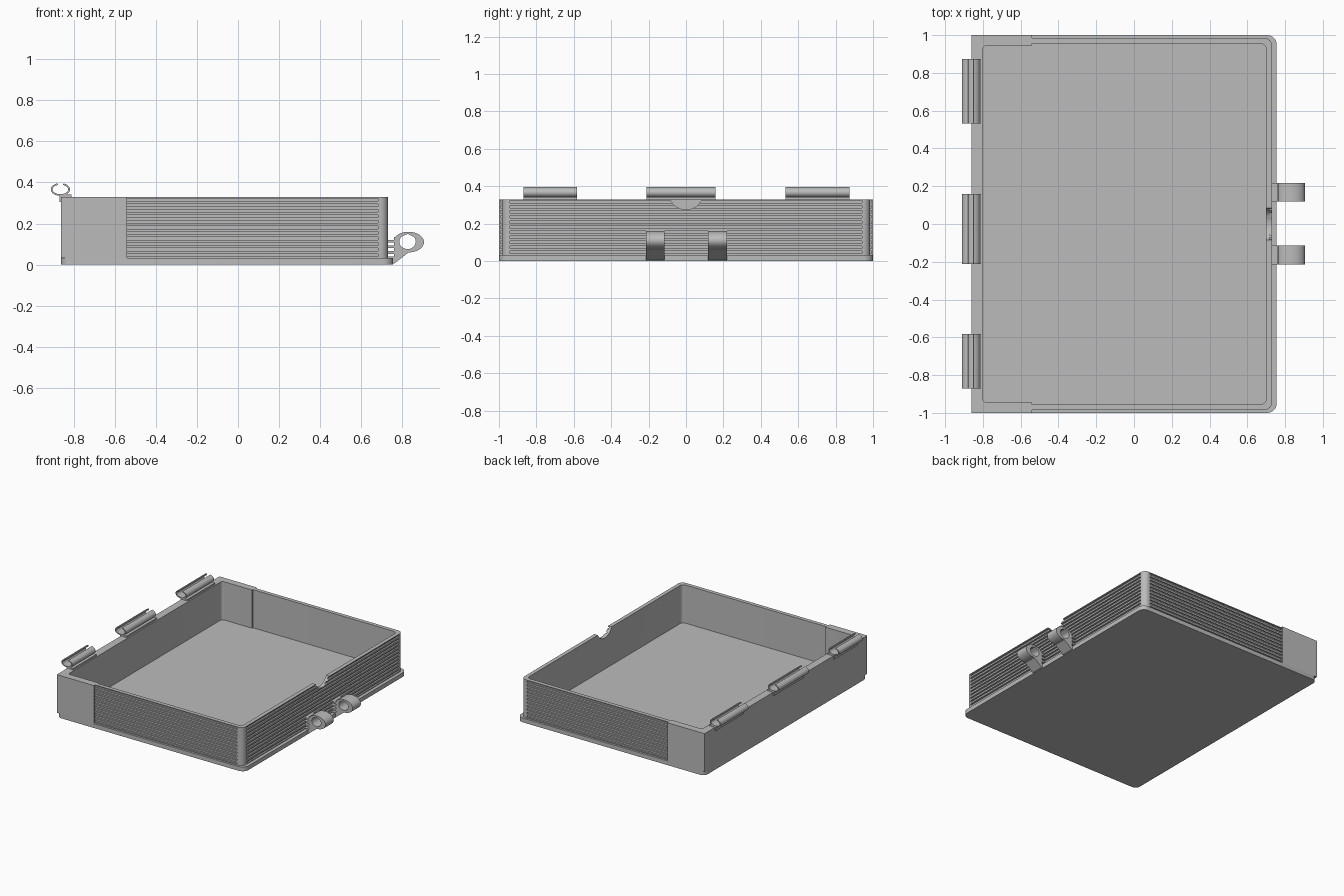
import bpy
import bmesh
from math import cos, sin, pi, radians
from mathutils import Matrix, Vector

default = bpy.data.objects.get("Cube")
if default:
    bpy.data.objects.remove(default, do_unlink=True)

grey = bpy.data.materials.new("plain grey")
grey.use_nodes = True
colour = (0.5, 0.5, 0.5, 1)
grey.diffuse_color = colour
grey.node_tree.nodes["Principled BSDF"].inputs["Base Color"].default_value = colour


def add_object(name, bm):
    bmesh.ops.recalc_face_normals(bm, faces=bm.faces)
    mesh = bpy.data.meshes.new(name)
    bm.to_mesh(mesh)
    bm.free()
    mesh.materials.append(grey)
    obj = bpy.data.objects.new(name, mesh)
    bpy.context.collection.objects.link(obj)
    return obj


def prism(name, outline, low, high, axis="z"):
    """Extrude a flat outline along one axis."""
    place = {"x": lambda a, b: (low, a, b),
             "y": lambda a, b: (a, low, b),
             "z": lambda a, b: (a, b, low)}[axis]
    bm = bmesh.new()
    face = bm.faces.new([bm.verts.new(place(a, b)) for a, b in outline])
    made = bmesh.ops.extrude_face_region(bm, geom=[face])
    shift = Vector([high - low if axis == k else 0 for k in "xyz"])
    moved = [g for g in made["geom"] if isinstance(g, bmesh.types.BMVert)]
    bmesh.ops.translate(bm, verts=moved, vec=shift)
    return add_object(name, bm)


def filleted(corners, steps=8):
    """Turn (x, y, radius) right-angle corners into an outline."""
    result = []
    for i, (x, y, r) in enumerate(corners):
        p = Vector((x, y))
        if r == 0:
            result.append(p)
            continue
        u = (Vector(corners[i - 1][:2]) - p).normalized()
        v = (Vector(corners[(i + 1) % len(corners)][:2]) - p).normalized()
        centre = p + r * (u + v)
        for k in range(steps + 1):
            t = k / steps * pi / 2
            result.append(centre - r * (v * cos(t) + u * sin(t)))
    return result


def mirrored(half):
    """Complete an outline given its -y half, from left to right."""
    return half + [(x, -y, r) for x, y, r in reversed(half)]


def arc(cx, cz, rx, rz, start, end, steps=32):
    angles = [radians(start + (end - start) * k / steps) for k in range(steps + 1)]
    return [(cx + rx * cos(a), cz + rz * sin(a)) for a in angles]


def cut(obj, cutter):
    mod = obj.modifiers.new("cut", "BOOLEAN")
    mod.operation = "DIFFERENCE"
    mod.solver = "EXACT"
    mod.object = cutter
    bpy.context.view_layer.objects.active = obj
    bpy.ops.object.modifier_apply(modifier=mod.name)


def smooth(obj):
    bpy.ops.object.select_all(action="DESELECT")
    obj.select_set(True)
    bpy.context.view_layer.objects.active = obj
    bpy.ops.object.shade_smooth_by_angle(angle=radians(30))


FLOOR, TOP = 0.033, 0.33
SPINE, STEP, WALL = -0.86, -0.54, 0.73

# Base plate, wider than the walls
base = prism("base_plate", filleted(mirrored([(SPINE, -1, 0.04), (0.755, -1, 0.05)])), 0, FLOOR)

# Walls: thick block on the spine side, thinner walls elsewhere
walls = prism("walls", filleted(mirrored([
    (SPINE, -1, 0), (STEP, -1, 0), (STEP, -0.985, 0), (WALL, -0.985, 0.04)])), FLOOR, TOP)
cavity = prism("cavity_cutter", filleted(mirrored([
    (-0.80, -0.945, 0.02), (STEP, -0.945, 0), (STEP, -0.955, 0), (0.70, -0.955, 0.03)])),
    FLOOR - 0.1, TOP + 0.1)
notch = prism("notch_cutter", arc(0, 0.368, 0.093, 0.093, 0, 348.75, 31), 0.65, 0.8, "x")

# Horizontal grooves on the three thin walls, leaving the corners plain
rows = 11
pitch = (TOP - FLOOR) / rows
bm = bmesh.new()
for i in range(rows):
    z = FLOOR + (i + 0.5) * pitch
    bars = [(0.739, 0, 0.042, 1.88)]
    bars += [(0.065, side * 0.984, 1.23, 0.018) for side in (-1, 1)]
    for x, y, sx, sy in bars:
        matrix = Matrix.Translation((x, y, z)) @ Matrix.Diagonal((sx, sy, pitch / 2, 1))
        bmesh.ops.create_cube(bm, size=1, matrix=matrix)
grooves = add_object("groove_cutter", bm)

for cutter in (cavity, notch, grooves):
    cut(walls, cutter)

# Clasp loops with a teardrop hole
loop_outline = [(0.722, 0.005), (0.76, 0.005)]
loop_outline += arc(0.83, 0.11, 0.075, 0.05, -90, 150) + [(0.722, 0.13)]
hole_outline = arc(0.825, 0.112, 0.04, 0.036, 140, 400, 24) + [(0.825, 0.15)]
hole = prism("hole_cutter", hole_outline, -1, 1, "y")
loops = []
for name, low in (("front_clasp_loop", -0.215), ("back_clasp_loop", 0.118)):
    loop = prism(name, loop_outline, low, low + 0.1, "y")
    cut(loop, hole)
    cut(loop, grooves)
    loops.append(loop)

for cutter in (cavity, notch, grooves, hole):
    cutter.hide_render = True
    bpy.data.objects.remove(cutter, do_unlink=True)

# Hinge tubes, slotted along the top, each on a small foot
tube = arc(-0.864, 0.366, 0.047, 0.031, 108, 432)
tube += arc(-0.864, 0.366, 0.038, 0.023, 432, 108)
foot = [(-0.868, 0.305), (-0.81, 0.305), (-0.81, 0.342), (-0.868, 0.342)]
hinges = []
for name, low, high in (("front", -0.87, -0.583), ("middle", -0.212, 0.158), ("back", 0.533, 0.873)):
    hinges.append(prism(name + "_hinge_tube", tube, low, high, "y"))
    prism(name + "_hinge_foot", foot, low, high, "y")

for obj in [base, walls] + loops + hinges:
    smooth(obj)
